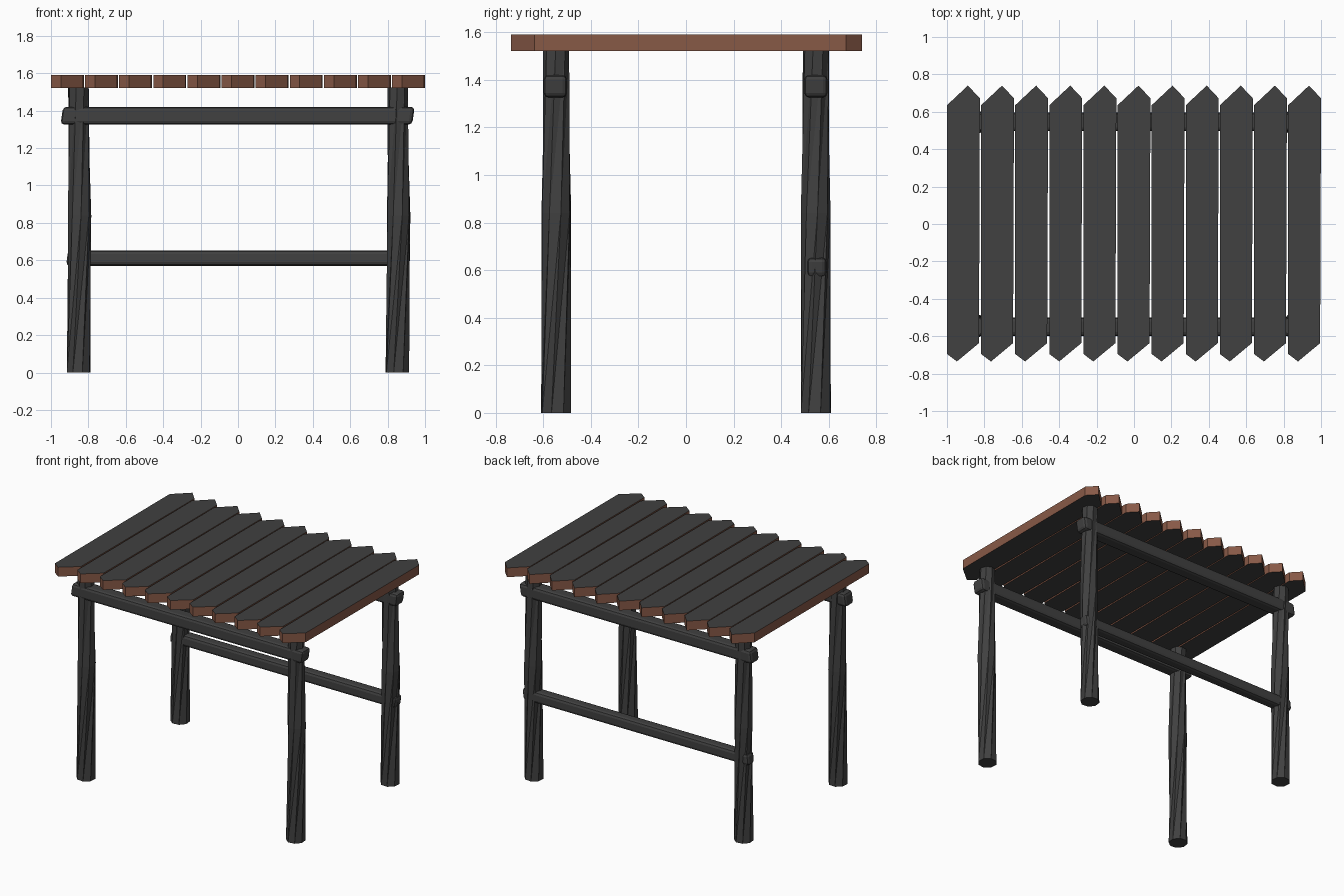
import bpy, bmesh, math
from mathutils import Matrix

if "Cube" in bpy.data.objects:
    bpy.data.objects.remove(bpy.data.objects["Cube"])


def material(name, rgb):
    m = bpy.data.materials.new(name)
    m.diffuse_color = (*rgb, 1)
    m.use_nodes = True
    m.node_tree.nodes["Principled BSDF"].inputs["Base Color"].default_value = m.diffuse_color
    return m


grey = material("charcoal wood", (0.052, 0.052, 0.052))
brown = material("cut brown wood", (0.245, 0.1, 0.062))


def finish(bm, name, mats):
    bmesh.ops.recalc_face_normals(bm, faces=bm.faces)
    mesh = bpy.data.meshes.new(name)
    bm.to_mesh(mesh)
    bm.free()
    for m in mats:
        mesh.materials.append(m)
    ob = bpy.data.objects.new(name, mesh)
    bpy.context.collection.objects.link(ob)
    return ob


# Roof planks: pointed outline, grey faces with brown edges
OUTLINE = [(0.0, -0.695), (0.053, -0.735), (0.171, -0.637),
           (0.176, 0.672), (0.112, 0.74), (0.0, 0.635)]


def plank(i):
    x0 = -1 + i * 0.1824
    bm = bmesh.new()
    f = bm.faces.new([bm.verts.new((x0 + x, y, 1.522)) for x, y in OUTLINE])
    top = bmesh.ops.extrude_face_region(bm, geom=[f])["geom"]
    bmesh.ops.translate(bm, vec=(0, 0, 0.068),
                        verts=[v for v in top if isinstance(v, bmesh.types.BMVert)])
    bmesh.ops.recalc_face_normals(bm, faces=bm.faces)
    for face in bm.faces:
        face.material_index = 0 if abs(face.normal.z) > 0.5 else 1
    finish(bm, f"roof_plank_{i + 1}", [grey, brown])


for i in range(11):
    plank(i)


# Legs: rough hewn, twisted eight-sided logs built from stacked rings
def leg(name, rings, turn):
    n = 8
    bm = bmesh.new()
    loops = []
    for x, y, z, r, twist in rings:
        loops.append([bm.verts.new((
            x + r * math.cos(turn + math.radians(twist) + k * math.tau / n),
            y + r * math.sin(turn + math.radians(twist) + k * math.tau / n), z))
            for k in range(n)])
    for a, b in zip(loops, loops[1:]):
        for k in range(n):
            j = (k + 1) % n
            # split along the twist so the faces stay flat
            bm.faces.new((a[k], a[j], b[j]))
            bm.faces.new((a[k], b[j], b[k]))
    bm.faces.new(loops[0][::-1])
    bm.faces.new(loops[-1])
    finish(bm, name, [grey])


for sx, side in ((-1, "left"), (1, "right")):
    for sy, end in ((-1, "front"), (1, "back")):
        mid_x = -0.847 if sx < 0 else 0.859
        leg(f"{end}_{side}_leg",
            [(sx * 0.852, sy * 0.546, 0.0, 0.066, 0),
             (mid_x, sy * 0.545, 0.84, 0.063, 35),
             (sx * 0.853, sy * 0.546, 1.523, 0.055, 60)], 0.3 * sx * sy)


# Cross beams: rounded bars with slightly slanted ends
def beam(name, x0, x1, y, z, width, height, slant):
    bm = bmesh.new()
    bmesh.ops.create_cube(bm, size=1, matrix=Matrix.Diagonal((x1 - x0, width, height, 1)))
    for v in bm.verts:
        v.co.x += slant * v.co.z / height
    bmesh.ops.bevel(bm, geom=bm.edges[:], offset=0.02, segments=2,
                    profile=0.5, affect='EDGES')
    bmesh.ops.translate(bm, verts=bm.verts, vec=((x0 + x1) / 2, y, z))
    finish(bm, name, [grey])


beam("front_top_beam", -0.942, 0.938, -0.549, 1.373, 0.098, 0.095, 0.014)
beam("back_top_beam", -0.942, 0.938, 0.546, 1.373, 0.098, 0.095, 0.014)
beam("back_lower_beam", -0.914, 0.918, 0.55, 0.612, 0.082, 0.083, 0.01)
